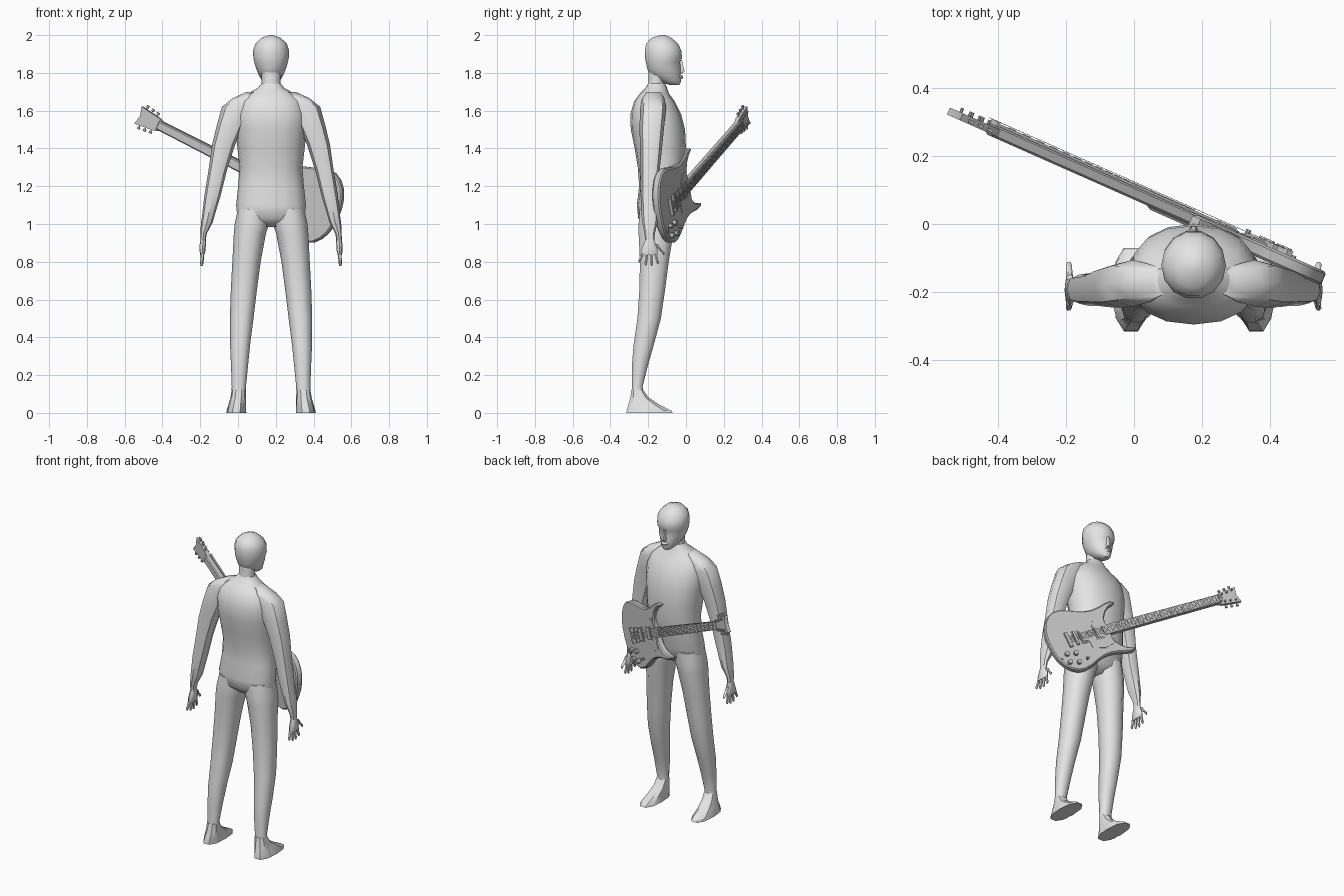
import bpy, bmesh, math
from mathutils import Matrix, Vector

CX = 0.175  # the figure's plane of symmetry


def material(name, v):
    m = bpy.data.materials.new(name)
    m.diffuse_color = (v, v, v, 1)
    return m


SKIN = material("light grey", 0.78)
WOOD = material("mid grey", 0.56)


def finish(name, bm, mat, angle=40, matrix=None):
    bmesh.ops.recalc_face_normals(bm, faces=bm.faces)
    me = bpy.data.meshes.new(name)
    bm.to_mesh(me)
    bm.free()
    ob = bpy.data.objects.new(name, me)
    bpy.context.collection.objects.link(ob)
    me.materials.append(mat)
    if matrix:
        ob.matrix_world = matrix
    if angle:
        bpy.ops.object.select_all(action='DESELECT')
        ob.select_set(True)
        bpy.context.view_layer.objects.active = ob
        bpy.ops.object.shade_smooth_by_angle(angle=math.radians(angle))
    return ob


def loft(name, rings, n=12, p=1.0, flip=False, angle=50):
    """Skin of horizontal rings (z, x0, x1, y0, y1); p < 1 makes them boxier."""
    bm = bmesh.new()
    loops = []
    for z, x0, x1, y0, y1 in rings:
        loop = []
        for i in range(n):
            t = 2 * math.pi * i / n
            c, s = math.cos(t), math.sin(t)
            x = (x0 + x1) / 2 + (x1 - x0) / 2 * math.copysign(abs(c) ** p, c)
            y = (y0 + y1) / 2 + (y1 - y0) / 2 * math.copysign(abs(s) ** p, s)
            loop.append(bm.verts.new((2 * CX - x if flip else x, y, z)))
        loops.append(loop)
    for a, b in zip(loops, loops[1:]):
        for i in range(n):
            j = (i + 1) % n
            bm.faces.new((a[i], a[j], b[j], b[i]))
    bm.faces.new(loops[0])
    bm.faces.new(loops[-1])
    return finish(name, bm, SKIN, angle)


def centred(rows):
    return [(z, CX - h, CX + h, y0, y1) for z, h, y0, y1 in rows]


# Torso and neck
loft("torso", centred([
    (.985, .07, -.20, -.11), (1.03, .178, -.253, -.06), (1.1, .185, -.26, -.045),
    (1.2, .174, -.248, -.02), (1.3, .166, -.255, -.005), (1.4, .178, -.272, 0),
    (1.5, .188, -.292, -.005), (1.58, .19, -.295, -.025), (1.65, .17, -.275, -.06),
    (1.69, .125, -.245, -.09), (1.72, .07, -.215, -.1), (1.745, .05, -.2, -.11)]), 16, .9)
loft("neck", centred([(1.7, .055, -.21, -.105), (1.76, .05, -.2, -.115),
                      (1.83, .055, -.2, -.1)]), 10)

# Head with brow, nose and chin
loft("head", centred([
    (1.735, .022, -.085, -.035), (1.755, .046, -.14, -.024), (1.79, .066, -.195, -.026),
    (1.825, .08, -.208, -.026), (1.86, .09, -.216, -.03), (1.88, .094, -.22, -.018),
    (1.92, .095, -.22, -.023), (1.955, .083, -.213, -.04), (1.985, .052, -.185, -.075),
    (2.0, .012, -.135, -.11)]), 14)
loft("nose", centred([(1.798, .014, -.045, -.017), (1.81, .017, -.045, -.004),
                      (1.835, .011, -.045, -.012), (1.868, .007, -.045, -.019)]), 6)
loft("lips", centred([(1.768, .022, -.05, -.02), (1.778, .026, -.05, -.015),
                      (1.788, .02, -.05, -.022)]), 8)

# Paired limbs
for side, flip in (("left", False), ("right", True)):
    loft(side + "_leg", [
        (.0, -.06, .042, -.30, -.19), (.10, -.034, .041, -.29, -.225),
        (.14, -.033, .042, -.287, -.228), (.25, -.037, .053, -.288, -.2),
        (.36, -.042, .064, -.28, -.168), (.5, -.043, .082, -.26, -.13),
        (.65, -.038, .1, -.25, -.108), (.8, -.03, .12, -.247, -.088),
        (.95, -.022, .148, -.255, -.062), (1.0, -.018, .165, -.255, -.058),
        (1.08, 0, .17, -.25, -.055)], 10, .9, flip)
    loft(side + "_foot", [
        (0, -.062, .044, -.32, -.065), (.012, -.06, .043, -.319, -.072),
        (.045, -.05, .042, -.308, -.14), (.08, -.04, .042, -.297, -.195),
        (.125, -.033, .041, -.289, -.228)], 10, .8, flip, 30)
    loft(side + "_arm", [
        (.895, -.2, -.174, -.215, -.168), (.95, -.199, -.165, -.22, -.165),
        (1.01, -.196, -.133, -.232, -.15), (1.03, -.192, -.128, -.234, -.148),
        (1.15, -.178, -.092, -.24, -.145), (1.28, -.157, -.06, -.24, -.14),
        (1.42, -.137, -.015, -.244, -.125), (1.52, -.113, .03, -.246, -.115),
        (1.62, -.085, .08, -.242, -.105), (1.665, -.03, .1, -.232, -.115),
        (1.7, .045, .11, -.21, -.13)], 8, .85, flip, 45)
    loft(side + "_palm", [
        (.835, -.2, -.178, -.24, -.152), (.86, -.204, -.172, -.238, -.15),
        (.89, -.203, -.17, -.226, -.158), (.92, -.199, -.17, -.214, -.17)], 8, .8, flip)
    # Four fanned fingers and a thumb: (root y, tip y, root z, tip z)
    for k, (ya, yb, za, zb) in enumerate([
            (-.231, -.247, .845, .795), (-.207, -.213, .845, .78), (-.184, -.182, .845, .778),
            (-.161, -.15, .845, .788), (-.158, -.118, .895, .835)]):
        zm, ym = (za + zb) / 2, (ya + yb) / 2
        loft(side + "_" + ("thumb" if k == 4 else "finger"), [
            (zb, -.198, -.187, yb - .004, yb + .004),
            (zb + .012, -.2, -.183, yb - .008, yb + .008),
            (zm, -.199, -.181, ym - .008, ym + .008),
            (za, -.199, -.178, ya - .01, ya + .01)], 6, 1, flip)

# Guitar frame: u runs to the headstock, w across the strings, n out of the top
TURN, TILT = math.radians(23.9), math.radians(25)
h = Vector((-math.cos(TURN), math.sin(TURN), 0))
up = Vector((0, 0, 1))
u = h * math.cos(TILT) + up * math.sin(TILT)
w = up * math.cos(TILT) - h * math.sin(TILT)
n = u.cross(w)
G = Matrix((u, w, n)).transposed().to_4x4()
G.translation = Vector((.53, -.148, 1.038))


def plate(name, pts, lo, hi, bevel=0):
    """Outline in (u, w) extruded from n = lo to n = hi."""
    bm = bmesh.new()
    f = bm.faces.new([bm.verts.new((a, b, lo)) for a, b in pts])
    r = bmesh.ops.extrude_face_region(bm, geom=[f])
    top = [v for v in r["geom"] if isinstance(v, bmesh.types.BMVert)]
    for v in top:
        v.co.z = hi
    if bevel:
        rim = [e for e in bm.edges if abs(e.verts[0].co.z - e.verts[1].co.z) < 1e-6]
        bmesh.ops.bevel(bm, geom=rim, offset=bevel, segments=1, affect='EDGES')
    return finish(name, bm, WOOD, 30, G)


def block(name, a0, a1, b0, b1, lo, hi):
    return plate(name, [(a0, b0), (a1, b0), (a1, b1), (a0, b1)], lo, hi)


def disc(name, a, b, r, lo, hi, seg=10):
    return plate(name, [(a + r * math.cos(2 * math.pi * i / seg),
                         b + r * math.sin(2 * math.pi * i / seg)) for i in range(seg)], lo, hi)


# Body with two horns
half = [(.003, .05), (.014, .1), (.036, .145), (.07, .182), (.11, .202), (.15, .205),
        (.2, .193), (.25, .172), (.3, .155), (.35, .15), (.4, .156), (.45, .168),
        (.49, .172), (.512, .158), (.495, .15), (.465, .14), (.43, .115), (.405, .08),
        (.395, .04)]
outline = [(0, 0)] + half + [(a, -b) for a, b in reversed(half)]
plate("guitar_body", outline, -.022, .02, .007)
plate("pickguard", [(.25, -.09), (.33, -.11), (.39, -.095), (.395, -.03), (.395, .03),
                    (.385, .085), (.33, .09), (.3, .04), (.25, .03)], .018, .023)

# Neck, fretboard, frets and strings
plate("guitar_neck", [(.34, -.029), (1.15, -.024), (1.15, .024), (.34, .029)], -.014, .022, .006)
plate("fretboard", [(.36, -.03), (1.14, -.025), (1.14, .025), (.36, .03)], .021, .029)
for k in range(1, 22):
    a = 1.14 - .98 * (1 - 2 ** (-k / 12))
    block("fret", a - .0015, a + .0015, -.026, .026, .028, .031)
for k in range(6):
    b = (k - 2.5) * .008
    block("string", .12, 1.16, b - .0008, b + .0008, .033, .0346)

# Headstock, tuning posts and pegs
plate("headstock", [(1.13, -.025), (1.155, -.036), (1.275, -.05), (1.262, 0), (1.275, .05),
                    (1.155, .036), (1.13, .025)], -.008, .014)
block("nut", 1.14, 1.148, -.025, .025, .02, .034)
for a in (1.175, 1.21, 1.245):
    for s in (-1, 1):
        edge = .036 + (a - 1.155) * .117
        disc("tuning_post", a, s * (edge - .014), .005, .01, .028, 8)
        block("tuning_stem", a - .002, a + .002, *sorted((s * (edge - .006), s * (edge + .012))), -.002, .003)
        block("tuning_peg", a - .007, a + .007, *sorted((s * (edge + .01), s * (edge + .022))), -.004, .006)

# Pickups, bridge, tailpiece and controls
for a in (.225, .325):
    block("pickup_frame", a - .025, a + .025, -.045, .045, .018, .026)
    block("pickup", a - .018, a + .018, -.036, .036, .024, .031)
block("bridge", .165, .18, -.045, .045, .02, .034)
block("tailpiece", .115, .133, -.048, .048, .02, .036)
for a, b in ((.075, -.085), (.13, -.095), (.07, -.14), (.125, -.155)):
    disc("knob", a, b, .014, .018, .04, 12)
disc("selector_switch", .185, -.145, .008, .018, .042, 8)
disc("cable_socket", .04, -.1, .009, .018, .026, 8)
